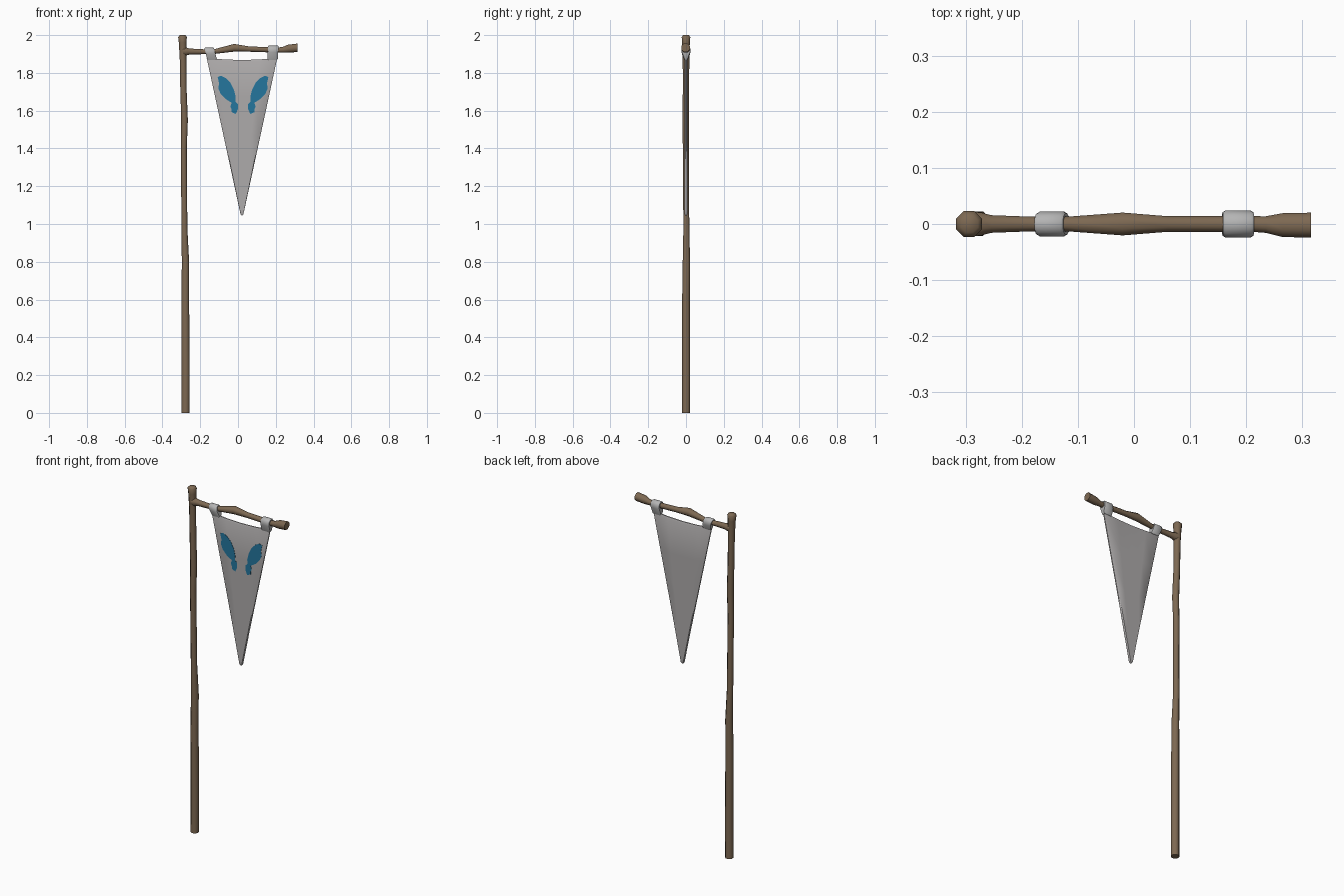
import bpy, bmesh, math
from mathutils import Vector

if "Cube" in bpy.data.objects:
    bpy.data.objects.remove(bpy.data.objects["Cube"])


def material(name, rgb):
    m = bpy.data.materials.new(name)
    m.diffuse_color = (*rgb, 1)
    m.use_nodes = True
    m.node_tree.nodes["Principled BSDF"].inputs["Base Color"].default_value = m.diffuse_color
    return m


WOOD = material("brown wood", (0.205, 0.14, 0.085))
CLOTH = material("grey cloth", (0.42, 0.405, 0.405))
STRAP = material("light grey strap", (0.46, 0.46, 0.46))
BLUE = material("blue paint", (0.018, 0.18, 0.34))


def loft(name, rings, mat, smooth=55):
    """Skin a list of equal-length closed rings and cap both ends."""
    bm = bmesh.new()
    vs = [[bm.verts.new(p) for p in r] for r in rings]
    n = len(rings[0])
    for a, b in zip(vs, vs[1:]):
        for i in range(n):
            j = (i + 1) % n
            bm.faces.new((a[i], a[j], b[j], b[i]))
    bm.faces.new(vs[0][::-1])
    bm.faces.new(vs[-1])
    bmesh.ops.recalc_face_normals(bm, faces=bm.faces)
    me = bpy.data.meshes.new(name)
    bm.to_mesh(me)
    bm.free()
    me.materials.append(mat)
    ob = bpy.data.objects.new(name, me)
    bpy.context.collection.objects.link(ob)
    bpy.ops.object.select_all(action='DESELECT')
    ob.select_set(True)
    bpy.context.view_layer.objects.active = ob
    if smooth:
        bpy.ops.object.shade_smooth_by_angle(angle=math.radians(smooth))
    return ob


def ring(centre, r, u, v, n=8):
    c, u, v = Vector(centre), Vector(u), Vector(v)
    return [c + r * (math.cos(a) * u + math.sin(a) * v)
            for a in (2 * math.pi * (i + 0.5) / n for i in range(n))]


# Upright pole: (x, y, z, radius)
pole = [(-0.278, 0, 0, 0.023), (-0.277, 0.001, 0.2, 0.023), (-0.279, 0, 0.6, 0.022),
        (-0.278, 0.002, 0.8, 0.021), (-0.284, 0.002, 0.98, 0.017), (-0.285, 0, 1.2, 0.017),
        (-0.287, -0.001, 1.4, 0.017), (-0.283, -0.002, 1.55, 0.019), (-0.289, 0, 1.72, 0.018),
        (-0.291, 0, 1.88, 0.019), (-0.293, 0, 1.96, 0.022), (-0.294, 0, 1.99, 0.025)]
rings = [ring(p[:3], p[3], (1, 0, 0), (0, 1, 0)) for p in pole]
rings.append(ring((-0.293, 0, 2.0), 0.016, (1, 0, 0), (0, 1, 0)))
loft("pole", rings, WOOD)

# Crossbar, knobbly branch: (x, y, z, radius)
bar = [(-0.29, 0, 1.913, 0.024), (-0.272, 0, 1.913, 0.022), (-0.255, 0, 1.913, 0.017),
       (-0.18, 0, 1.912, 0.014), (-0.12, 0, 1.914, 0.014), (-0.02, 0, 1.933, 0.022),
       (0.06, 0, 1.926, 0.015), (0.21, 0, 1.921, 0.015), (0.235, -0.001, 1.922, 0.016),
       (0.265, -0.002, 1.928, 0.023), (0.315, -0.002, 1.933, 0.024)]
loft("crossbar", [ring(p[:3], p[3], (0, 1, 0), (0, 0, 1)) for p in bar], WOOD)

# Pennant: wide at the top with a slight sag, tapering to a rounded tip
cols = [-1, -0.95, -0.5, 0, 0.5, 0.95, 1]
HALF = 0.007
rows = []
for t in (0, 0.01, 0.25, 0.5, 0.75, 0.97, 0.99, 1):
    w = 0.187 * (1 - t) + 0.006 * t
    if t == 1:
        w = 0.002
    z0 = 1.88 - 0.836 * t

    def pt(u, s):
        h = 0.003 if abs(u) == 1 or t in (0, 1) else HALF
        sag = 0.012 * (1 - u * u) * max(0, 1 - 3 * t)
        return (0.021 + w * u, s * h, z0 - sag)
    rows.append([pt(u, -1) for u in cols] + [pt(u, 1) for u in reversed(cols)])
loft("pennant", rows, CLOTH, 40)


# Strap loops folded over the crossbar
def strap(name, x0, x1, zc, r, lean):
    top = [(r * math.cos(a), zc + r * math.sin(a))
           for a in (math.pi * i / 8 for i in range(9))]
    prof = top + [(-r, zc - 0.012), (-0.009, 1.868), (0.009, 1.868), (r, zc - 0.012)]
    out = []
    for x, k in ((x0, 0.86), (x0 + 0.005, 1), (x1 - 0.005, 1), (x1, 0.86)):
        out.append([(x + lean * (zc - z), y * k, zc + (z - zc) * k) for y, z in prof])
    loft(name, out, STRAP, 40)


strap("left_strap", -0.173, -0.122, 1.912, 0.022, 0.22)
strap("right_strap", 0.158, 0.213, 1.921, 0.024, -0.04)

# Painted wing-shaped marks, mirrored about the pennant's centre line
mark = [(-0.108, 1.778), (-0.09, 1.785), (-0.065, 1.772), (-0.04, 1.747), (-0.022, 1.712),
        (-0.012, 1.672), (-0.014, 1.648), (0.0, 1.635), (0.0, 1.608), (-0.012, 1.583),
        (-0.034, 1.592), (-0.034, 1.607), (-0.04, 1.622), (-0.034, 1.642), (-0.066, 1.662),
        (-0.092, 1.69), (-0.104, 1.718), (-0.1, 1.745)]
for name, flip in (("left_mark", False), ("right_mark", True)):
    pts = [(0.053 - x if flip else x, z) for x, z in mark]
    loft(name, [[(x, y, z) for x, z in pts] for y in (-0.0085, -0.006)], BLUE, 0)
